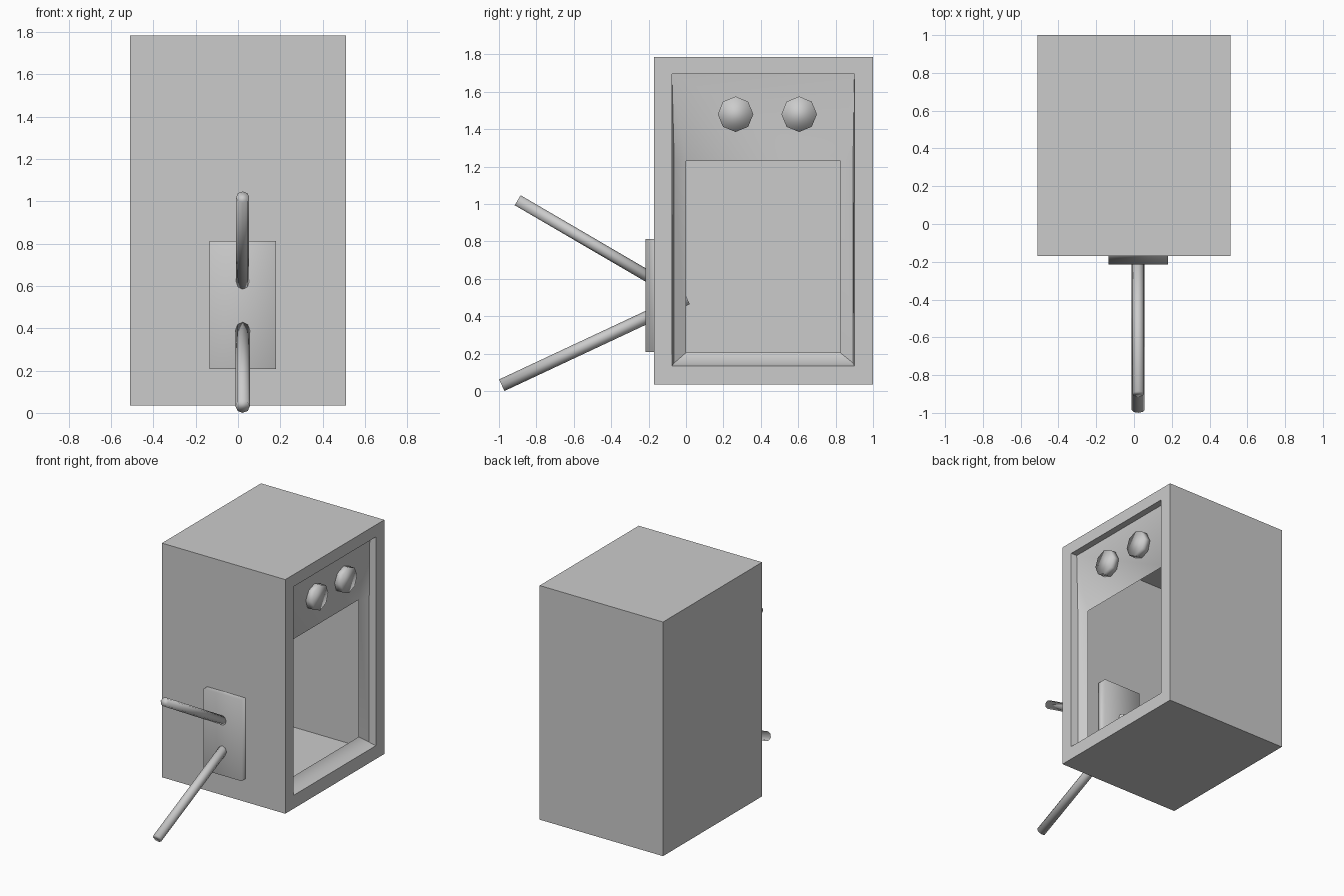
import bpy, bmesh
from mathutils import Vector

if "Cube" in bpy.data.objects:
    bpy.data.objects.remove(bpy.data.objects["Cube"])

X = 0.51                      # half width of the cabinet
Y0, Y1, Z0, Z1 = -0.17, 1.0, 0.035, 1.785


def mesh_object(name, bm):
    bmesh.ops.recalc_face_normals(bm, faces=bm.faces)
    me = bpy.data.meshes.new(name)
    bm.to_mesh(me)
    bm.free()
    ob = bpy.data.objects.new(name, me)
    bpy.context.collection.objects.link(ob)
    return ob


def rect(bm, x, y0, y1, z0, z1):
    """Four corners at depth x: bottom front, bottom back, top back, top front."""
    return [bm.verts.new((x, y, z)) for y, z in ((y0, z0), (y1, z0), (y1, z1), (y0, z1))]


def bridge(bm, a, b):
    for i in range(4):
        j = (i + 1) % 4
        bm.faces.new((a[i], a[j], b[j], b[i]))


def rod(name, p, q, radius):
    """Smooth eight-sided cylinder from p to q."""
    p, q = Vector(p), Vector(q)
    bpy.ops.mesh.primitive_cylinder_add(vertices=8, radius=radius, depth=(q - p).length,
                                        location=(p + q) / 2)
    ob = bpy.context.object
    ob.name = name
    ob.rotation_euler = (q - p).to_track_quat('Z', 'Y').to_euler()
    bpy.ops.object.shade_smooth()
    return ob


# Cabinet: hollow thin-walled box with a flat rim round the open right side
bm = bmesh.new()
left = rect(bm, -X, Y0, Y1, Z0, Z1)
right = rect(bm, X, Y0, Y1, Z0, Z1)
rim = rect(bm, X, -0.075, 0.90, 0.135, 1.695)
bm.faces.new(left)
bridge(bm, left, right)
bridge(bm, right, rim)
mesh_object("cabinet", bm)

# Screen bezel: recess walls, control panel and slopes down to the open screen
bm = bmesh.new()
outer = rect(bm, X, -0.075, 0.90, 0.135, 1.695)
ledge = rect(bm, X - 0.05, -0.063, 0.893, 0.15, 1.23)
hole = rect(bm, X - 0.09, 0.0, 0.825, 0.205, 1.23)
top_back, top_front = [bm.verts.new((X - 0.05, y, 1.695)) for y in (0.90, -0.075)]
for f in (
    (outer[2], outer[3], top_front, top_back),            # recess top
    (outer[1], outer[2], top_back, ledge[2], ledge[1]),   # recess back side
    (outer[3], outer[0], ledge[0], ledge[3], top_front),  # recess front side
    (outer[0], outer[1], ledge[1], ledge[0]),             # recess bottom
    (top_front, top_back, hole[2], hole[3]),              # control panel
    (top_back, ledge[2], hole[2]),
    (top_front, hole[3], ledge[3]),
    (ledge[0], ledge[1], hole[1], hole[0]),               # screen slopes
    (ledge[1], ledge[2], hole[2], hole[1]),
    (ledge[3], ledge[0], hole[0], hole[3]),
):
    bm.faces.new(f)
bezel = mesh_object("screen_bezel", bm)
bpy.context.view_layer.objects.active = bezel
bezel.select_set(True)
bpy.ops.object.shade_smooth_by_angle(angle=0.7)
bezel.select_set(False)

# Control knobs
for name, y in (("front_knob", 0.265), ("back_knob", 0.605)):
    rod(name, (X - 0.075, y, 1.48), (X - 0.015, y, 1.48), 0.095)

# Antenna plate, running through the front wall
bpy.ops.mesh.primitive_cube_add(size=1, location=(0.022, -0.158, 0.51))
plate = bpy.context.object
plate.name = "antenna_plate"
plate.scale = (0.315, 0.115, 0.605)
bpy.ops.object.shade_smooth()

# Antenna rods
rod("upper_antenna", (0.022, -0.03, 0.512), (0.022, -0.90, 1.02), 0.031)
rod("lower_antenna", (0.022, 0.006, 0.495), (0.022, -0.985, 0.031), 0.034)
